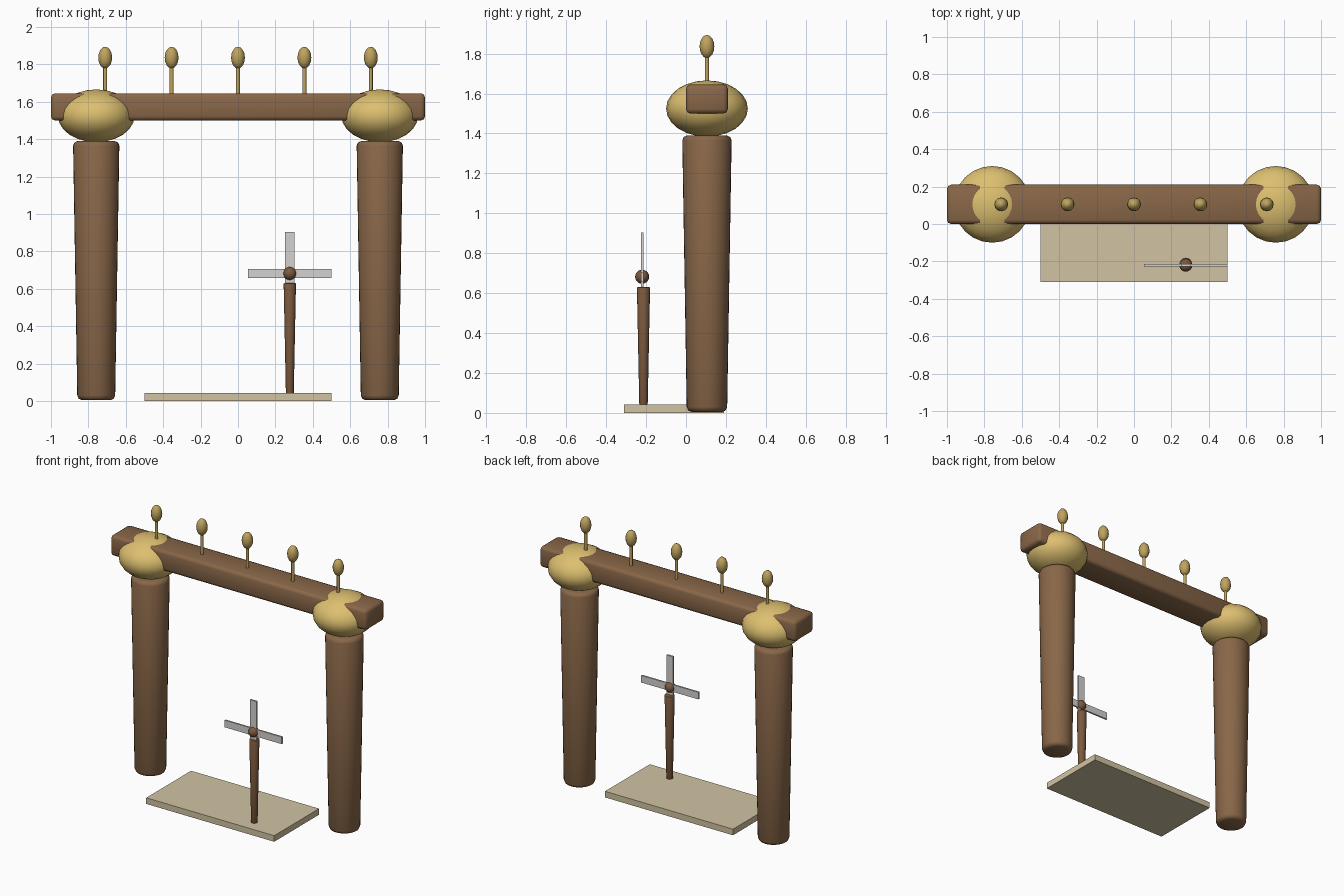
import bpy
from math import radians

if "Cube" in bpy.data.objects:
    bpy.data.objects.remove(bpy.data.objects["Cube"])

Y = 0.105  # depth of the gate's centre line


def material(name, r, g, b):
    m = bpy.data.materials.new(name)
    m.diffuse_color = (r, g, b, 1)
    m.use_nodes = True
    m.node_tree.nodes["Principled BSDF"].inputs["Base Color"].default_value = m.diffuse_color
    return m


WOOD = material("wood", 0.25, 0.135, 0.065)
POST = material("dark_wood", 0.20, 0.10, 0.048)
GOLD = material("gold", 0.72, 0.52, 0.16)
BRASS = material("dark_brass", 0.52, 0.37, 0.11)
STONE = material("stone", 0.64, 0.55, 0.37)
STEEL = material("steel", 0.66, 0.65, 0.63)


def finish(name, mat, bevel=0, segments=2):
    ob = bpy.context.object
    ob.name = name
    ob.data.materials.append(mat)
    if bevel:
        bpy.ops.object.transform_apply(location=False, rotation=False, scale=True)
        mod = ob.modifiers.new("rounded_edges", 'BEVEL')
        mod.width, mod.segments = bevel, segments
        mod.limit_method, mod.angle_limit = 'ANGLE', radians(40)
        bpy.ops.object.shade_smooth()
    else:
        bpy.ops.object.shade_smooth_by_angle(angle=radians(40))
    return ob


def box(name, lo, hi, mat, bevel=0):
    bpy.ops.mesh.primitive_cube_add(size=1, location=[(a + b) / 2 for a, b in zip(lo, hi)])
    bpy.context.object.scale = [b - a for a, b in zip(lo, hi)]
    return finish(name, mat, bevel)


def taper(name, x, y, z0, z1, r0, r1, mat, sides, bevel=0):
    bpy.ops.mesh.primitive_cone_add(vertices=sides, radius1=r0, radius2=r1, depth=z1 - z0,
                                    location=(x, y, (z0 + z1) / 2))
    return finish(name, mat, bevel)


def ellipsoid(name, loc, r, rz, mat, seg, rings):
    bpy.ops.mesh.primitive_uv_sphere_add(segments=seg, ring_count=rings, radius=1, location=loc)
    bpy.context.object.scale = (r, r, rz)
    return finish(name, mat)


# gate: two tapered columns with bulbous capitals
for side, x in (("left", -0.758), ("right", 0.758)):
    taper(f"{side}_column", x, Y, 0.005, 1.39, 0.101, 0.124, WOOD, 32, 0.025)
    ellipsoid(f"{side}_capital", (x, Y, 1.525), 0.205, 0.141, GOLD, 24, 12)

# crossbeam
box("crossbeam", (-1, 0, 1.5), (1, 0.21, 1.645), WOOD, 0.022)

# finials along the beam
for i in range(5):
    x = (i - 2) * 0.355
    taper(f"finial_stem_{i + 1}", x, Y, 1.62, 1.80, 0.0105, 0.0105, BRASS, 12)
    ellipsoid(f"finial_bud_{i + 1}", (x, Y, 1.836), 0.037, 0.058, BRASS, 12, 8)

# ground slab
box("base_slab", (-0.5, -0.31, 0), (0.5, 0.19, 0.043), STONE)

# small windmill: post, hub and crossed blades
px, py, hz = 0.277, -0.213, 0.682
taper("windmill_post", px, py, 0.035, 0.63, 0.021, 0.033, POST, 16, 0.004)
ellipsoid("windmill_hub", (px, -0.22, hz), 0.035, 0.035, POST, 16, 10)
box("blade_horizontal", (px - 0.223, -0.226, hz - 0.025), (px + 0.223, -0.214, hz + 0.025), STEEL)
box("blade_vertical", (px - 0.025, -0.226, hz - 0.223), (px + 0.025, -0.214, hz + 0.223), STEEL)
